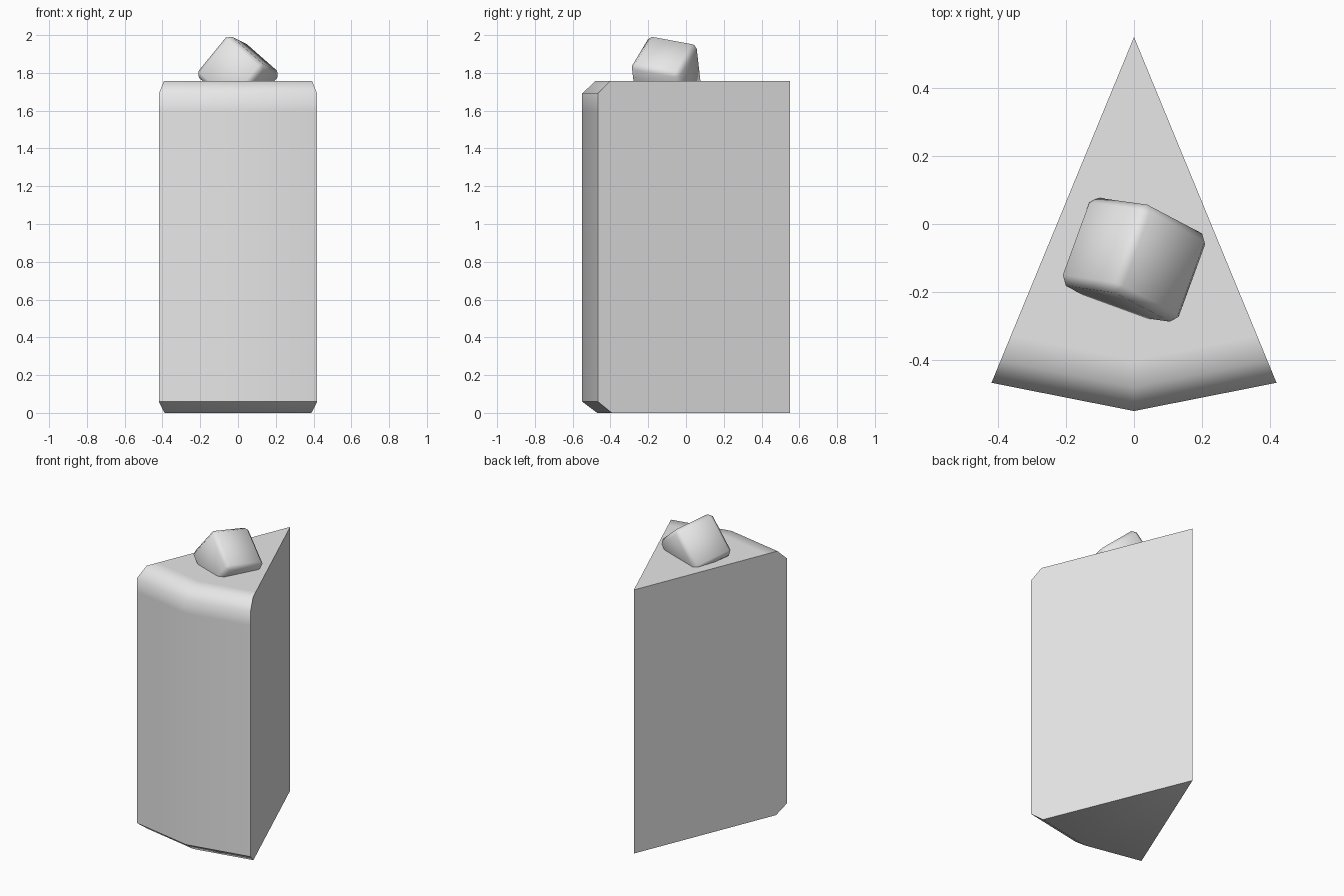
import bpy, bmesh
from math import sin, cos, radians
from mathutils import Matrix, Vector

cube = bpy.data.objects.get("Cube")
if cube:
    bpy.data.objects.remove(cube, do_unlink=True)


def make_material(name, color):
    mat = bpy.data.materials.new(name)
    mat.use_nodes = True
    mat.diffuse_color = color
    mat.node_tree.nodes["Principled BSDF"].inputs["Base Color"].default_value = color
    return mat


def finish(bm, name, mat):
    bmesh.ops.recalc_face_normals(bm, faces=bm.faces)
    mesh = bpy.data.meshes.new(name)
    bm.to_mesh(mesh)
    bm.free()
    mesh.materials.append(mat)
    obj = bpy.data.objects.new(name, mesh)
    bpy.context.collection.objects.link(obj)
    bpy.ops.object.select_all(action="DESELECT")
    obj.select_set(True)
    bpy.context.view_layer.objects.active = obj
    return obj


grey = make_material("light grey", (0.8, 0.8, 0.8, 1))

# Wedge slice: a bevelled profile swept in two steps around the back edge
APEX_Y, HALF_ANGLE, HEIGHT = 0.55, radians(22.4), 1.757
profile = [(1.02, 0), (1.1, 0.06), (1.1, 1.6), (1.1, 1.69),
           (1.03, HEIGHT), (0.95, HEIGHT)]
bm = bmesh.new()
back_low = bm.verts.new((0, APEX_Y, 0))
back_high = bm.verts.new((0, APEX_Y, HEIGHT))
columns = []
for step in (-1, 0, 1):
    a = step * HALF_ANGLE
    columns.append([back_low]
                   + [bm.verts.new((r * sin(a), APEX_Y - r * cos(a), z)) for r, z in profile]
                   + [back_high])
for left, right in zip(columns, columns[1:]):
    for i in range(len(left) - 1):
        corners = [left[i], right[i], right[i + 1], left[i + 1]]
        bm.faces.new(list(dict.fromkeys(corners)))
for side in (columns[0], columns[-1]):
    bm.faces.new(side)
finish(bm, "wedge_slice", grey)
bpy.ops.object.shade_smooth_by_angle(angle=radians(50))

# Tilted bevelled cube half sunk into the top
ridge = Vector((0.34, 0.93, -0.17)).normalized()
side = Vector((-0.62, 0.12, -0.78))
side = (side - ridge * side.dot(ridge)).normalized()
tilt = Matrix((ridge, side, ridge.cross(side))).transposed().to_4x4()
bm = bmesh.new()
bmesh.ops.create_cube(bm, size=0.28)
bmesh.ops.bevel(bm, geom=bm.edges[:], offset=0.025, segments=1, affect="EDGES")
topping = finish(bm, "topping_cube", grey)
topping.matrix_world = Matrix.Translation((0, -0.105, 1.793)) @ tilt
bpy.ops.object.shade_smooth_by_angle(angle=radians(50))
